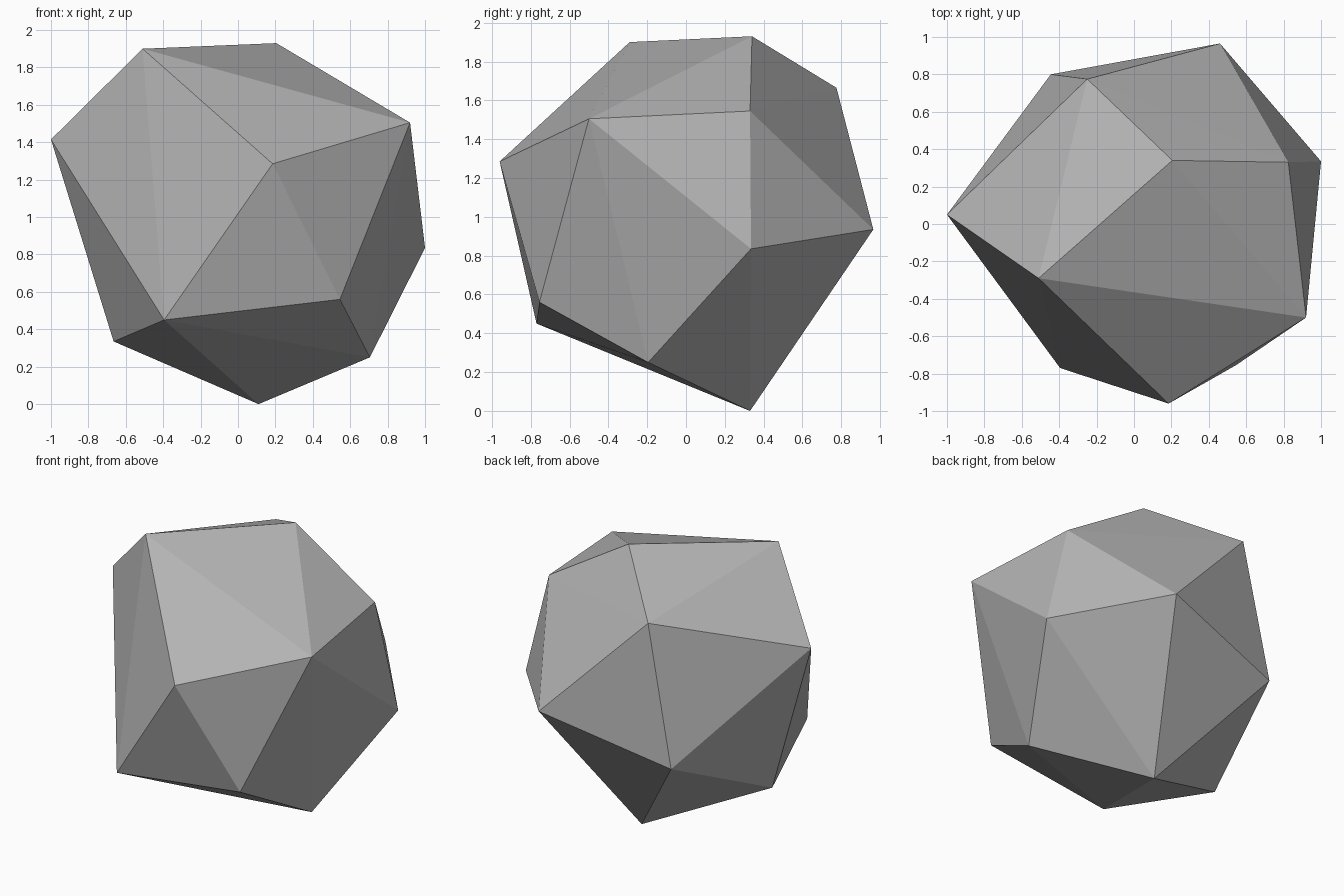
import bpy
import bmesh

# Remove the default cube
default_cube = bpy.data.objects.get("Cube")
if default_cube:
    bpy.data.objects.remove(default_cube, do_unlink=True)


def make_material(name, color):
    material = bpy.data.materials.new(name)
    material.use_nodes = True
    material.diffuse_color = color
    material.node_tree.nodes["Principled BSDF"].inputs["Base Color"].default_value = color
    return material


def make_faceted_stone(name, corners, material):
    """Wrap a flat-faced convex skin around the corner points."""
    bm = bmesh.new()
    for corner in corners:
        bm.verts.new(corner)
    hull = bmesh.ops.convex_hull(bm, input=bm.verts[:])
    unused = set(hull["geom_interior"] + hull["geom_unused"])
    loose = [item for item in unused if isinstance(item, bmesh.types.BMVert)]
    bmesh.ops.delete(bm, geom=loose, context="VERTS")
    bmesh.ops.recalc_face_normals(bm, faces=bm.faces[:])
    for face in bm.faces:
        face.smooth = False
    mesh = bpy.data.meshes.new(name)
    bm.to_mesh(mesh)
    bm.free()
    mesh.materials.append(material)
    stone = bpy.data.objects.new(name, mesh)
    bpy.context.collection.objects.link(stone)
    return stone


# Corners of the rock, from the crown down to the foot
crown = [(-.51, -.29, 1.9), (.205, .34, 1.93), (-.25, .775, 1.665)]
shoulder = [(.92, -.5, 1.505), (.185, -.96, 1.285), (-1, .05, 1.415),
            (.825, .33, 1.545)]
waist = [(1, .335, .835), (.46, .965, .935), (-.445, .8, .71)]
base = [(-.395, -.77, .45), (.545, -.755, .56), (.705, -.195, .25),
        (-.665, 0, .335)]
foot = [(.11, .33, 0)]

stone_grey = make_material("stone grey", (.45, .45, .45, 1))
make_faceted_stone("rock", crown + shoulder + waist + base + foot, stone_grey)
